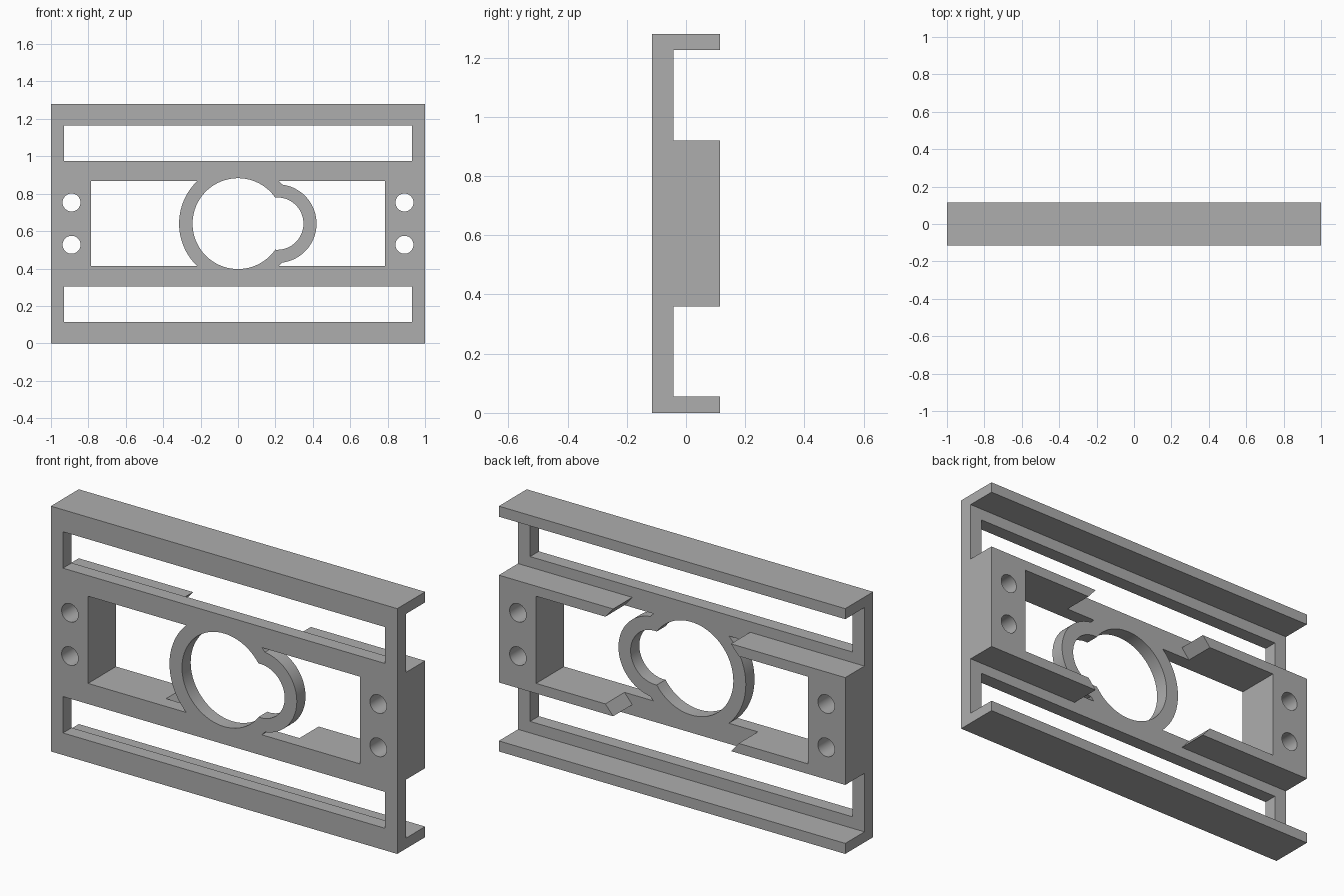
import bpy, bmesh
from math import pi, sin, cos, asin, atan2, hypot, radians

if "Cube" in bpy.data.objects:
    bpy.data.objects.remove(bpy.data.objects["Cube"])

grey = bpy.data.materials.new("plain grey")
grey.use_nodes = True
colour = (0.42, 0.42, 0.42, 1)
grey.diffuse_color = colour
grey.node_tree.nodes["Principled BSDF"].inputs["Base Color"].default_value = colour

MID = 0.64                               # height of the centre line
FRONT, STEP, BACK = -0.115, -0.043, 0.115
HALF = 0.2275                            # half height of the middle windows
ARM = 0.28                               # half height of the rear blocks
RING, BORE = 0.315, 0.243                # large circle, outer and inner
LOBE_X, LOBE, LOBE_BORE = 0.21, 0.21, 0.14


def arc(cx, cz, r, a, b, n=40):
    return [(cx + r * cos(a + (b - a) * i / n), cz + r * sin(a + (b - a) * i / n))
            for i in range(n + 1)]


def rect(x0, x1, z0, z1):
    return [(x0, z0), (x1, z0), (x1, z1), (x0, z1)]


def screw_holes(s):
    return [arc(s * 0.89, z, 0.048, 0, 2 * pi, 32)[:-1] for z in (0.113, -0.113)]


def crossing(r, lobe_r):
    """Point where the large circle meets the lobe circle."""
    x = (LOBE_X ** 2 + r ** 2 - lobe_r ** 2) / (2 * LOBE_X)
    z = (r ** 2 - x ** 2) ** 0.5
    return atan2(z, x), atan2(z, x - LOBE_X)


def slab(name, loops, y0, y1):
    """Extrude an outline with holes from y0 to y1; heights are from the centre line."""
    curve = bpy.data.curves.new(name, 'CURVE')
    curve.dimensions = '2D'
    curve.fill_mode = 'BOTH'
    curve.extrude = (y1 - y0) / 2
    for loop in loops:
        spline = curve.splines.new('POLY')
        spline.points.add(len(loop) - 1)
        for p, (x, z) in zip(spline.points, loop):
            p.co = (x, z, 0, 1)
        spline.use_cyclic_u = True
    ob = bpy.data.objects.new(name, curve)
    bpy.context.collection.objects.link(ob)
    ob.location = (0, (y0 + y1) / 2, MID)
    ob.rotation_euler = (pi / 2, 0, 0)
    bpy.ops.object.select_all(action='DESELECT')
    ob.select_set(True)
    bpy.context.view_layer.objects.active = ob
    bpy.ops.object.convert(target='MESH')
    ob = bpy.context.object
    bm = bmesh.new()
    bm.from_mesh(ob.data)
    bmesh.ops.remove_doubles(bm, verts=bm.verts, dist=0.0001)
    bmesh.ops.recalc_face_normals(bm, faces=bm.faces)
    bm.to_mesh(ob.data)
    bm.free()
    ob.data.materials.clear()
    ob.data.materials.append(grey)
    bpy.ops.object.shade_smooth_by_angle(angle=radians(30))
    return ob


# Face plate: long slots, middle windows around the ring, keyhole bore
a = asin(HALF / RING)
b, c = crossing(RING, LOBE)
d, e = crossing(BORE, LOBE_BORE)
left_window = ([(-0.785, HALF)] + arc(0, 0, RING, pi - a, pi + a) + [(-0.785, -HALF)])
right_window = ([(0.785, HALF)] + arc(0, 0, RING, a, b, 4)
                + arc(LOBE_X, 0, LOBE, c, -c)[1:]
                + arc(0, 0, RING, -b, -a, 4)[1:] + [(0.785, -HALF)])
keyhole = (arc(0, 0, BORE, d, 2 * pi - d, 64)
           + arc(LOBE_X, 0, LOBE_BORE, -e, e)[1:-1])
slab("face_plate",
     [rect(-1, 1, -MID, MID), rect(-0.93, 0.93, 0.335, 0.525),
      rect(-0.93, 0.93, -0.525, -0.335), left_window, right_window, keyhole]
     + screw_holes(1) + screw_holes(-1), FRONT, STEP)

# Rear end blocks with slanted arms, and the top and bottom rails
for s, side in ((1, "left"), (-1, "right")):
    half = [(1, ARM), (0.34, ARM), (0.385, HALF), (0.785, HALF)]
    outline = [(s * x, z) for x, z in half] + [(s * x, -z) for x, z in half[::-1]]
    slab(side + "_end_block", [outline] + screw_holes(s), STEP, BACK)

for name, z0, z1 in (("top_rail", MID - 0.055, MID), ("bottom_rail", -MID, 0.055 - MID)):
    slab(name, [rect(-1, 1, z0, z1)], STEP, BACK)
